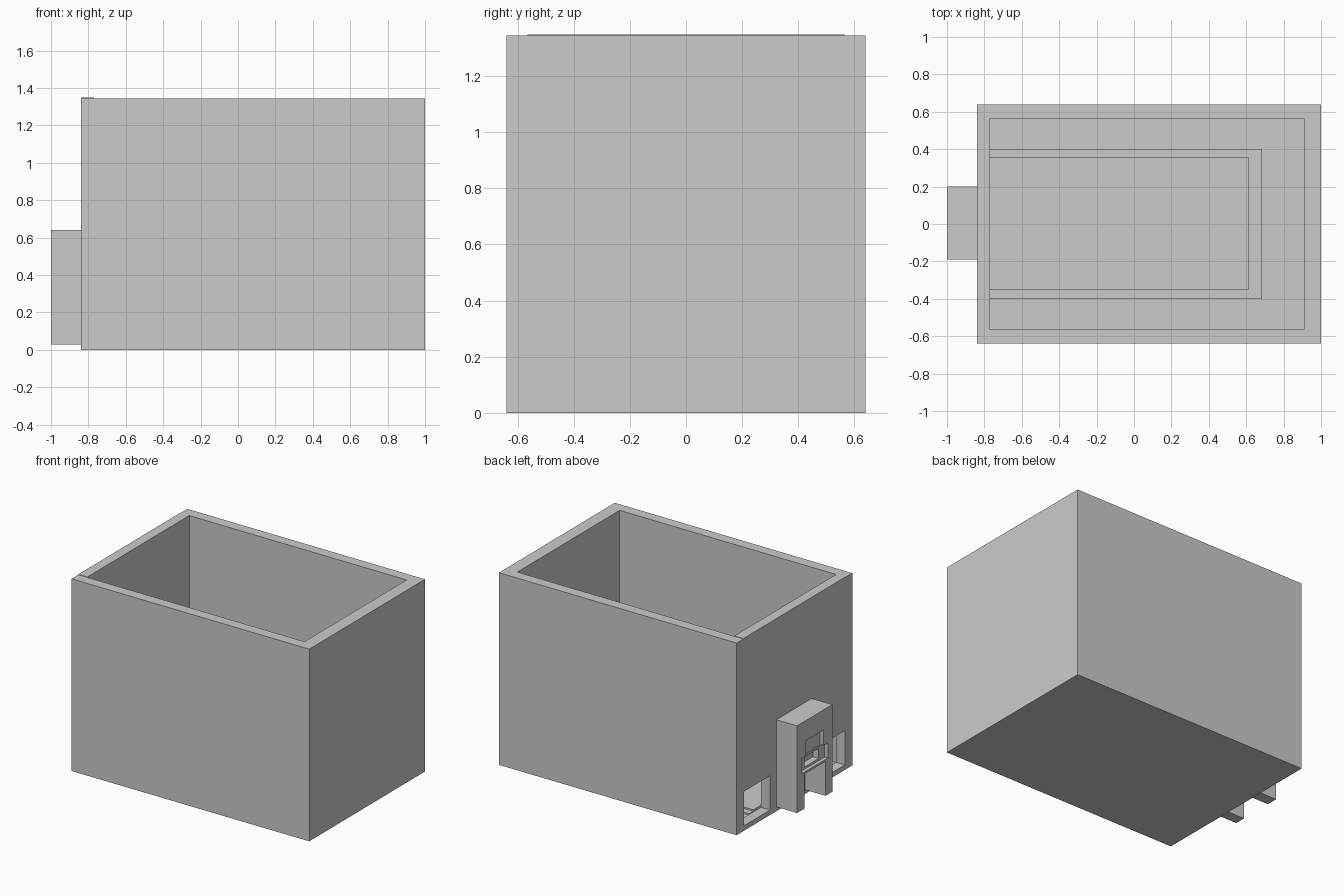
import bpy

if "Cube" in bpy.data.objects:
    bpy.data.objects.remove(bpy.data.objects["Cube"])


def box(name, x0, x1, y0, y1, z0, z1):
    bpy.ops.mesh.primitive_cube_add(size=1, location=((x0 + x1) / 2, (y0 + y1) / 2, (z0 + z1) / 2))
    ob = bpy.context.object
    ob.name = name
    ob.scale = (x1 - x0, y1 - y0, z1 - z0)
    bpy.ops.object.transform_apply(location=False, rotation=False, scale=True)
    return ob


def cut(target, *bounds):
    """Subtract a box from the target and remove the cutter."""
    cutter = box("cutter", *bounds)
    mod = target.modifiers.new("cut", "BOOLEAN")
    mod.operation = "DIFFERENCE"
    mod.solver = "EXACT"
    mod.object = cutter
    bpy.context.view_layer.objects.active = target
    bpy.ops.object.modifier_apply(modifier=mod.name)
    bpy.data.objects.remove(cutter, do_unlink=True)


# Three-sided shell with a thin floor, open at the top and at the -x end
shell = box("outer_shell", -0.84, 1.0, -0.64, 0.64, 0.0, 1.345)
cut(shell, -0.9, 0.91, -0.565, 0.565, 0.03, 1.5)

# End panel with two low windows
panel = box("end_panel", -0.84, -0.77, -0.565, 0.565, 0.03, 1.348)
for y0, y1 in ((0.27, 0.557), (-0.557, -0.27)):
    cut(panel, -0.9, -0.7, y0, y1, 0.035, 0.275)

# Two flat layers lying on the floor
box("floor_layer_lower", -0.77, 0.685, -0.40, 0.40, 0.03, 0.04)
box("floor_layer_upper", -0.77, 0.615, -0.35, 0.355, 0.04, 0.05)

# Projecting porch block: leg gap, recessed window, cross slot and deep centre
porch = box("porch_block", -1.0, -0.84, -0.19, 0.20, 0.03, 0.64)
cut(porch, -1.1, -0.8, -0.115, 0.12, 0.0, 0.27)
cut(porch, -1.1, -0.97, -0.095, 0.10, 0.385, 0.50)
cut(porch, -1.1, -0.975, -0.14, 0.145, 0.285, 0.39)
cut(porch, -1.1, -0.93, -0.075, 0.08, 0.30, 0.37)
